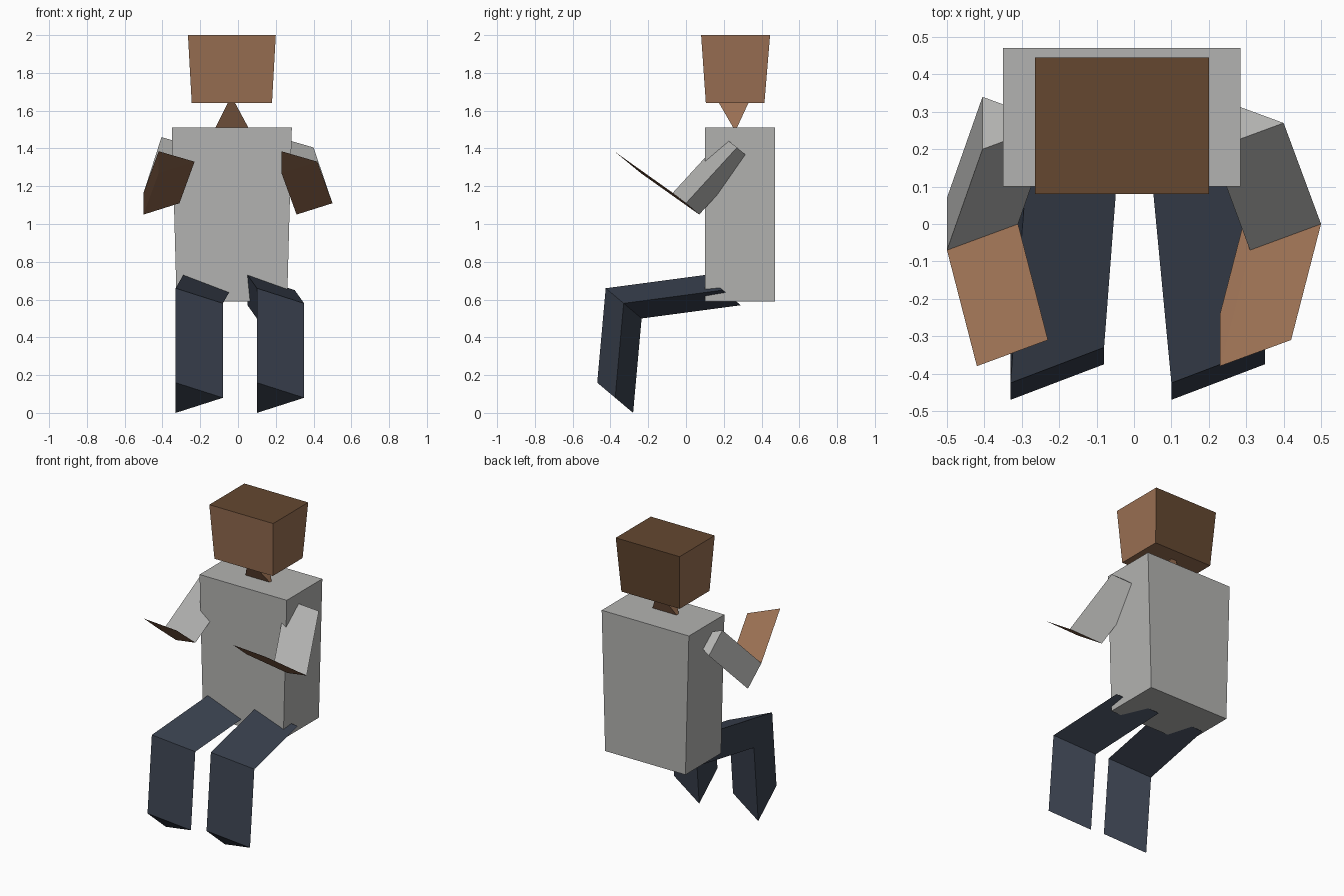
import bpy
import bmesh
from mathutils import Vector

cube = bpy.data.objects.get("Cube")
if cube:
    bpy.data.objects.remove(cube, do_unlink=True)


def material(name, rgb):
    mat = bpy.data.materials.new(name)
    mat.use_nodes = True
    mat.diffuse_color = (*rgb, 1)
    mat.node_tree.nodes["Principled BSDF"].inputs["Base Color"].default_value = (*rgb, 1)
    return mat


SKIN = material("skin brown", (0.32, 0.16, 0.086))
HAIR = material("hair dark brown", (0.128, 0.064, 0.03))
SHIRT = material("shirt grey", (0.45, 0.45, 0.44))
TROUSERS = material("trousers dark blue", (0.043, 0.055, 0.08))


def loft(name, rings, mats, rule=None):
    """Join rings of points into a closed solid; rule(face, segment) picks the material."""
    bm = bmesh.new()
    loops = [[bm.verts.new(p) for p in ring] for ring in rings]
    n = len(loops[0])
    faces = [(bm.faces.new(loops[0][::-1]), 0),
             (bm.faces.new(loops[-1]), len(loops) - 2)]
    for s, (a, b) in enumerate(zip(loops, loops[1:])):
        for i in range(n):
            j = (i + 1) % n
            faces.append((bm.faces.new((a[i], a[j], b[j], b[i])), s))
    bmesh.ops.recalc_face_normals(bm, faces=bm.faces)
    if rule:
        for face, segment in faces:
            face.material_index = rule(face, segment)
    mesh = bpy.data.meshes.new(name)
    bm.to_mesh(mesh)
    bm.free()
    for mat in mats:
        mesh.materials.append(mat)
    obj = bpy.data.objects.new(name, mesh)
    bpy.context.collection.objects.link(obj)
    return obj


def rect(x0, x1, y0, y1, z):
    return [(x0, y0, z), (x1, y0, z), (x1, y1, z), (x0, y1, z)]


def limb(name, path, side, back, mats, rule=None):
    """Sweep a triangular section along a bent path of its leading corner."""
    section = (Vector(), Vector(side), Vector(back))
    loft(name, [[Vector(p) + s for s in section] for p in path], mats, rule)


# Torso, slightly narrower at the waist
loft("torso", [rect(-0.325, 0.26, 0.1, 0.47, 0.59),
               rect(-0.35, 0.285, 0.1, 0.47, 1.51)], [SHIRT])

# Neck, a wedge twisted between its two ends
loft("neck", [rect(-0.12, 0.055, 0.25, 0.27, 1.51),
              rect(-0.055, -0.015, 0.175, 0.33, 1.64)], [SKIN])

# Head, with hair on the top and back
loft("head", [rect(-0.245, 0.18, 0.105, 0.415, 1.64),
              rect(-0.265, 0.2, 0.08, 0.445, 2.0)], [SKIN, HAIR],
     lambda f, s: int(f.normal.z > 0.5 or f.normal.y > 0.5))

# Bent limbs: each has a foot or hand, a joint, and a root inside the torso
for label, foot_x, hip_x, hand_x, elbow_x, shoulder_x in (
        ("right", -0.33, -0.29, -0.42, -0.5, -0.405),
        ("left", 0.1, 0.05, 0.23, 0.31, 0.21)):
    limb(label + "_leg",
         [(foot_x, -0.47, 0.16), (foot_x, -0.425, 0.66), (hip_x, 0.1, 0.73)],
         (0.25, 0.095, -0.08), (0, 0.19, -0.16), [TROUSERS])
    limb(label + "_arm",
         [(hand_x, -0.38, 1.385), (elbow_x, -0.07, 1.165), (shoulder_x, 0.2, 1.46)],
         (0.19, 0.07, -0.055), (0, 0.14, -0.115), [SKIN, SHIRT],
         lambda f, s: s)
